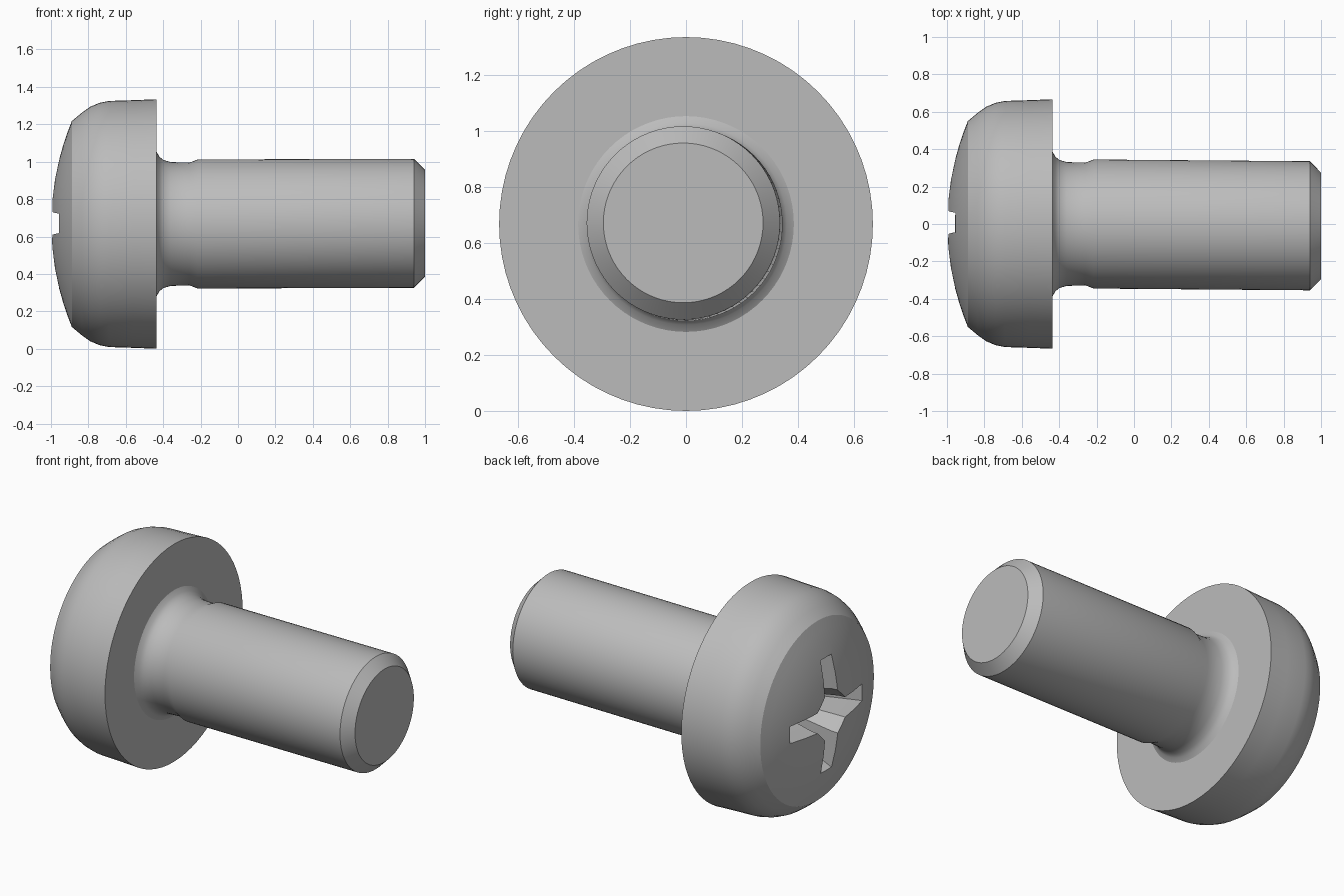
import bpy, bmesh, math

if "Cube" in bpy.data.objects:
    bpy.data.objects.remove(bpy.data.objects["Cube"])

CZ = 0.667      # height of the screw axis
SEG = 72

steel = bpy.data.materials.new("steel grey")
steel.diffuse_color = (0.5, 0.5, 0.5, 1)
steel.use_nodes = True
steel.node_tree.nodes["Principled BSDF"].inputs["Base Color"].default_value = steel.diffuse_color


def finish(name, bm):
    bmesh.ops.recalc_face_normals(bm, faces=bm.faces)
    me = bpy.data.meshes.new(name)
    bm.to_mesh(me)
    bm.free()
    me.materials.append(steel)
    ob = bpy.data.objects.new(name, me)
    bpy.context.collection.objects.link(ob)
    return ob


# Whole screw outline, (x, radius): domed head, undercut neck, shank, chamfered tip
dome = [(-1 + r * r / 2.72, r) for r in (0, 0.12, 0.24, 0.34, 0.42, 0.49, 0.55)]
profile = dome + [(-0.835, 0.595), (-0.79, 0.627), (-0.74, 0.648), (-0.69, 0.658),
                  (-0.56, 0.662), (-0.435, 0.667), (-0.435, 0.385), (-0.42, 0.36),
                  (-0.40, 0.343), (-0.36, 0.331), (-0.26, 0.328), (-0.215, 0.345),
                  (0.94, 0.345), (1.0, 0.285), (1.0, 0)]
bm = bmesh.new()
verts = [bm.verts.new((x, 0, r)) for x, r in profile]
edges = [bm.edges.new(p) for p in zip(verts, verts[1:])]
bmesh.ops.spin(bm, geom=verts + edges, cent=(0, 0, 0), axis=(1, 0, 0),
               angle=math.tau, steps=SEG)
bmesh.ops.remove_doubles(bm, verts=bm.verts, dist=0.0005)
for v in bm.verts:          # the shank leans very slightly towards the tip
    lean = max(0, v.co.x + 0.22) / 1.22
    v.co.y -= 0.01 * lean
    v.co.z += CZ + 0.004 * lean
screw = finish("pan_head_screw", bm)

# Cross recess cutter: a cross outline tapering into the head
arm = [(0.345, -0.052), (0.345, 0.052), (0.13, 0.06), (0.06, 0.13)]
outline = []
for k in range(4):
    c, s = round(math.cos(k * math.pi / 2)), round(math.sin(k * math.pi / 2))
    outline += [(c * a - s * b, s * a + c * b) for a, b in arm]
bm = bmesh.new()
rings = [[bm.verts.new((x, 0.008 + y * f, CZ + 0.003 + z * f)) for y, z in outline]
         for x, f in ((-1.05, 1.04), (-0.95, 1.0), (-0.62, 0.5), (-0.55, 0.25))]
for a, b in zip(rings, rings[1:]):
    for i in range(len(a)):
        j = (i + 1) % len(a)
        bm.faces.new((a[i], a[j], b[j], b[i]))
bm.faces.new(rings[0])
bm.faces.new(rings[-1])
cutter = finish("recess_cutter", bm)
cutter.hide_render = True

cut = screw.modifiers.new("cross recess", 'BOOLEAN')
cut.operation = 'DIFFERENCE'
cut.solver = 'EXACT'
cut.object = cutter
bpy.context.view_layer.objects.active = screw
screw.select_set(True)
bpy.ops.object.modifier_apply(modifier=cut.name)
bpy.data.objects.remove(cutter)
bpy.ops.object.shade_smooth_by_angle(angle=math.radians(25))
